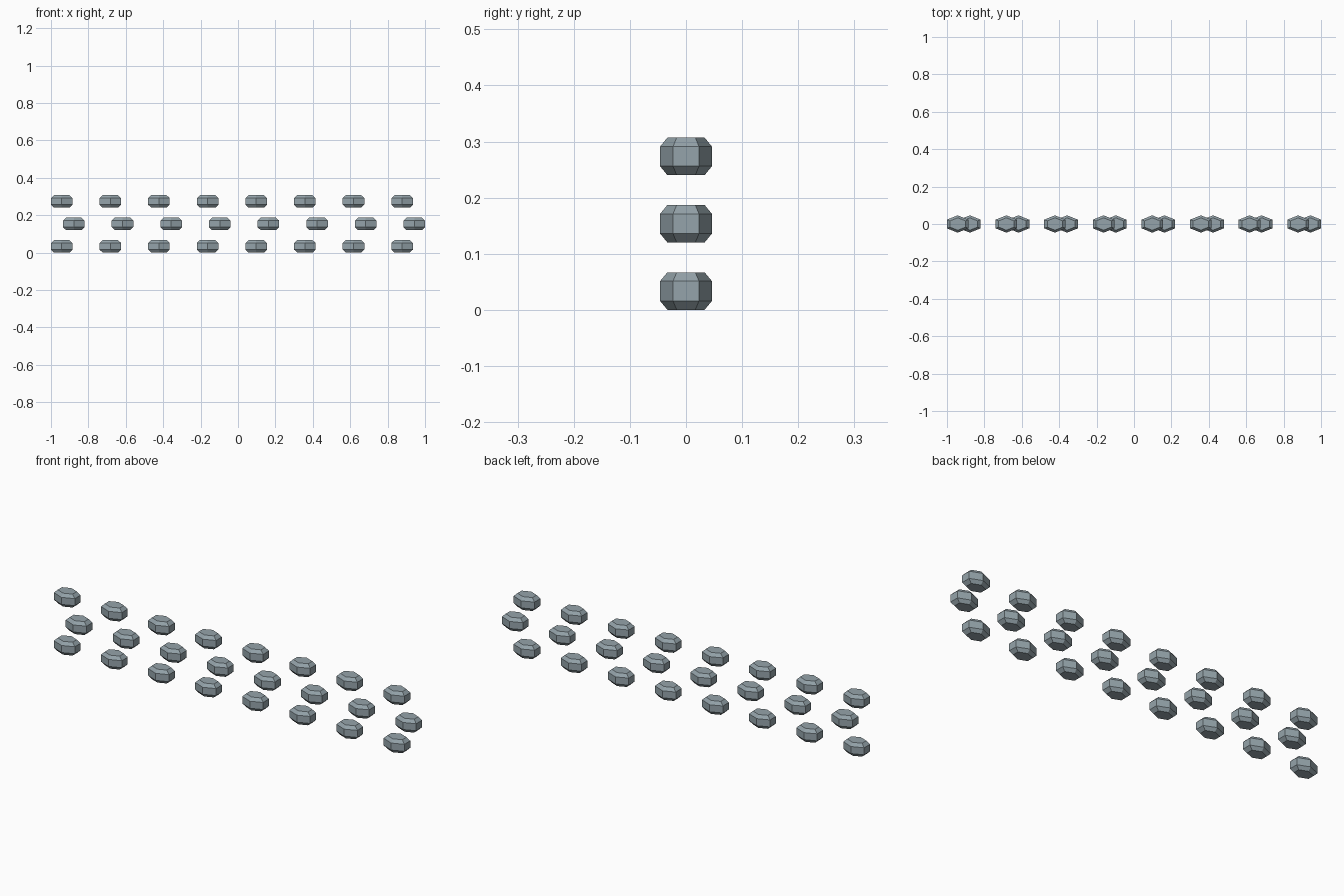
import bpy, bmesh, math

cube = bpy.data.objects.get("Cube")
if cube:
    bpy.data.objects.remove(cube, do_unlink=True)

HALF_X, HALF_Y, HEIGHT = 0.0575, 0.0463, 0.067
CHAMFER, CAP_SCALE = 0.016, 0.715
COLUMNS, PITCH, ROW_STEP, STAGGER = 8, 0.26, 0.12, 0.065

# Single blue-grey material
steel = bpy.data.materials.new("blue_grey")
steel.use_nodes = True
colour = (0.30, 0.37, 0.405, 1)
steel.diffuse_color = colour
steel.node_tree.nodes["Principled BSDF"].inputs["Base Color"].default_value = colour


def stud_mesh():
    """Stretched hexagonal block with chamfered top and bottom."""
    bm = bmesh.new()
    layers = [(0, CAP_SCALE), (CHAMFER, 1), (HEIGHT - CHAMFER, 1), (HEIGHT, CAP_SCALE)]
    rings = []
    for z, scale in layers:
        ring = []
        for i in range(6):
            a = math.radians(30 + 60 * i)
            x = HALF_X / math.cos(math.radians(30)) * math.cos(a)
            ring.append(bm.verts.new((x * scale, HALF_Y * math.sin(a) * scale, z)))
        rings.append(ring)
    for low, high in zip(rings, rings[1:]):
        for i in range(6):
            j = (i + 1) % 6
            bm.faces.new((low[i], low[j], high[j], high[i]))
    bm.faces.new(rings[0][::-1])
    bm.faces.new(rings[-1])
    mesh = bpy.data.meshes.new("hex_stud")
    bm.to_mesh(mesh)
    bm.free()
    mesh.materials.append(steel)
    return mesh


# Three rows of studs, the middle one staggered sideways
mesh = stud_mesh()
for row, name in enumerate(("lower", "middle", "upper")):
    start = -1 + HALF_X + (STAGGER if row == 1 else 0)
    for col in range(COLUMNS):
        stud = bpy.data.objects.new(f"{name}_stud_{col + 1}", mesh)
        stud.location = (start + col * PITCH, 0, row * ROW_STEP)
        bpy.context.collection.objects.link(stud)
